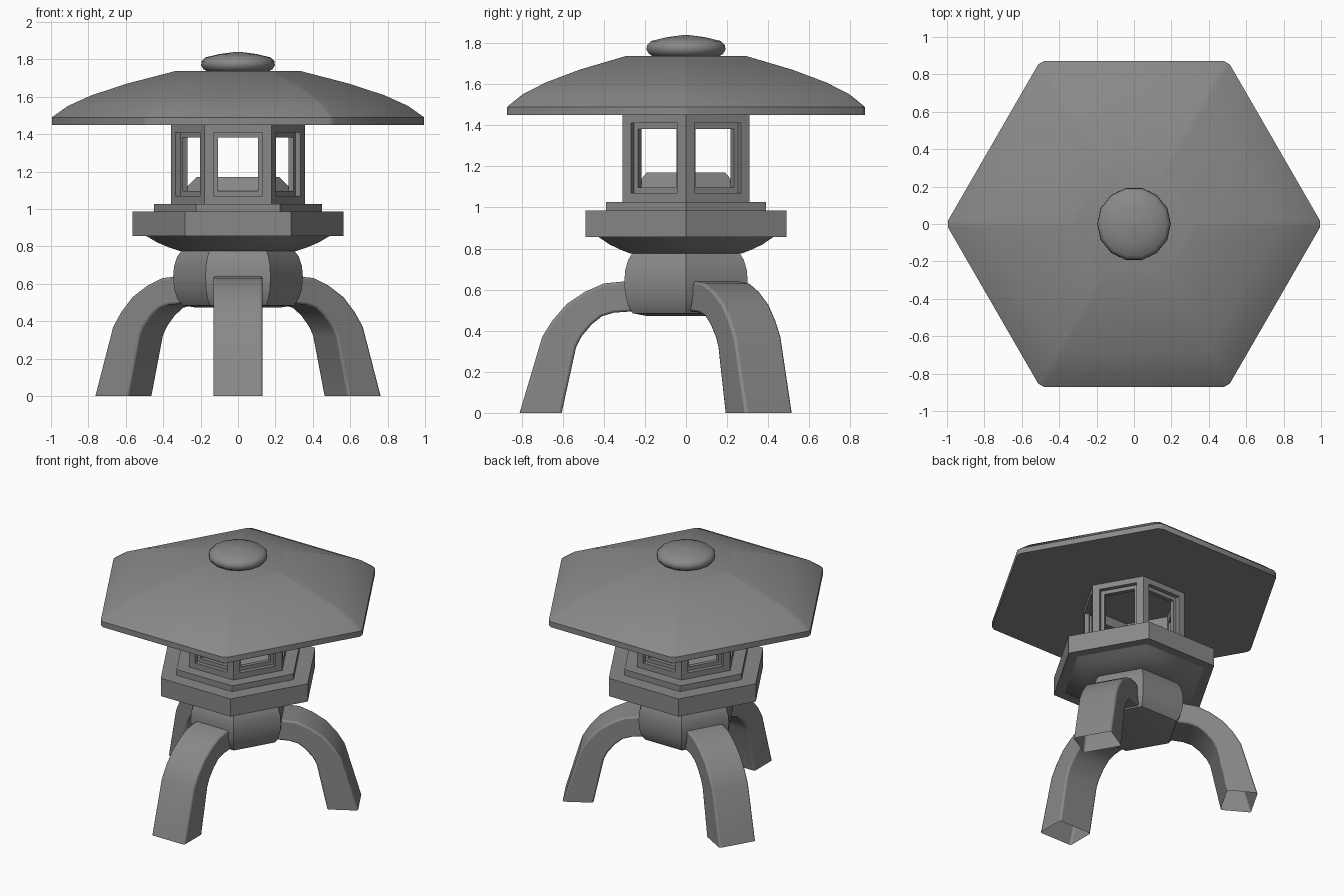
import bpy, bmesh, math
from mathutils import Matrix, Vector

cube = bpy.data.objects.get("Cube")
if cube:
    bpy.data.objects.remove(cube, do_unlink=True)

stone = bpy.data.materials.new("grey stone")
stone.use_nodes = True
stone.diffuse_color = (0.25, 0.25, 0.25, 1)
stone.node_tree.nodes["Principled BSDF"].inputs["Base Color"].default_value = stone.diffuse_color


def finish(name, bm, angle=None):
    bmesh.ops.remove_doubles(bm, verts=bm.verts, dist=0.0005)
    bmesh.ops.recalc_face_normals(bm, faces=bm.faces)
    mesh = bpy.data.meshes.new(name)
    bm.to_mesh(mesh)
    bm.free()
    mesh.materials.append(stone)
    obj = bpy.data.objects.new(name, mesh)
    bpy.context.collection.objects.link(obj)
    if angle:
        bpy.ops.object.select_all(action="DESELECT")
        obj.select_set(True)
        bpy.context.view_layer.objects.active = obj
        bpy.ops.object.shade_smooth_by_angle(angle=math.radians(angle))
    return obj


def bridge(bm, a, b):
    for i in range(len(a)):
        j = (i + 1) % len(a)
        bm.faces.new((a[i], a[j], b[j], b[i]))


def turned(name, profile, sides=6, angle=None, clip=0.0):
    """Stack of polygon rings (radius, z), capped at both ends; clip trims corners."""
    bm = bmesh.new()
    rings = []
    for r, z in profile:
        corners = [Vector((r * math.cos(math.tau * i / sides),
                           r * math.sin(math.tau * i / sides), z)) for i in range(sides)]
        if clip:
            pts = []
            for i, c in enumerate(corners):
                for n in (corners[i - 1], corners[(i + 1) % sides]):
                    pts.append(c.lerp(n, clip))
            corners = pts
        rings.append([bm.verts.new(c) for c in corners])
    for a, b in zip(rings, rings[1:]):
        bridge(bm, a, b)
    bm.faces.new(rings[0])
    bm.faces.new(rings[-1])
    return finish(name, bm, angle)


# Roof and its knob
turned("roof", [(1.005, 1.45), (1.005, 1.49), (0.92, 1.55), (0.79, 1.608),
                (0.6, 1.67), (0.335, 1.738)], angle=40, clip=0.02)
turned("roof_knob", [(0.165, 1.735), (0.185, 1.748), (0.197, 1.768), (0.195, 1.79),
                     (0.175, 1.81), (0.1, 1.828), (0.01, 1.84)], sides=14, angle=40)

# Lamp house: six walls, each with a stepped window opening
bm = bmesh.new()
mid, tan30 = 1.24, math.tan(math.pi / 6)
steps = [(0.31, 0.31 * tan30, 0.215), (0.31, 0.13, 0.17), (0.28, 0.13, 0.17),
         (0.28, 0.107, 0.143), (0.25, 0.107, 0.143), (0.25, 0.25 * tan30, 0.215)]
for k in range(6):
    turn = Matrix.Rotation(math.tau * k / 6, 4, "Z")
    loops = [[bm.verts.new(turn @ Vector((sx * w, -d, mid + sz * h)))
              for sx, sz in ((-1, -1), (1, -1), (1, 1), (-1, 1))] for d, w, h in steps]
    for a, b in zip(loops, loops[1:]):
        bridge(bm, a, b)
finish("lamp_house", bm)
turned("lamp_bed", [(0.34, 1.02), (0.31, 1.08), (0.22, 1.17)])

# Platform
turned("platform_step", [(0.45, 0.98), (0.45, 1.027)])
turned("platform", [(0.565, 0.855), (0.565, 0.985)])
turned("platform_underside", [(0.31, 0.775), (0.37, 0.795), (0.43, 0.82), (0.495, 0.858)], angle=40)

# Rounded hexagonal body
turned("body", [(0.22, 0.472), (0.3, 0.485), (0.325, 0.52), (0.342, 0.575), (0.347, 0.635),
                (0.342, 0.695), (0.325, 0.745), (0.3, 0.78)], angle=40)

# Three arched legs, open at the foot
outer = [(0.81, 0), (0.7, 0.37), (0.65, 0.45), (0.58, 0.53), (0.49, 0.59), (0.4, 0.63), (0.25, 0.645)]
inner = [(0.605, 0), (0.535, 0.32), (0.51, 0.37), (0.46, 0.43), (0.41, 0.47), (0.35, 0.488), (0.25, 0.495)]
for k, name in enumerate(("front_leg", "back_left_leg", "back_right_leg")):
    bm = bmesh.new()
    rings = [[bm.verts.new((x, -r, z)) for x, (r, z) in
              ((-0.132, o), (0.132, o), (0.132, i), (-0.132, i))] for o, i in zip(outer, inner)]
    for a, b in zip(rings, rings[1:]):
        bridge(bm, a, b)
    bm.faces.new(rings[-1])
    leg = finish(name, bm, 40)
    leg.rotation_euler.z = math.tau * k / 3
    bevel = leg.modifiers.new("soft edges", "BEVEL")
    bevel.width = 0.012
    bevel.segments = 2
    bevel.limit_method = "ANGLE"
    bevel.angle_limit = math.radians(60)
